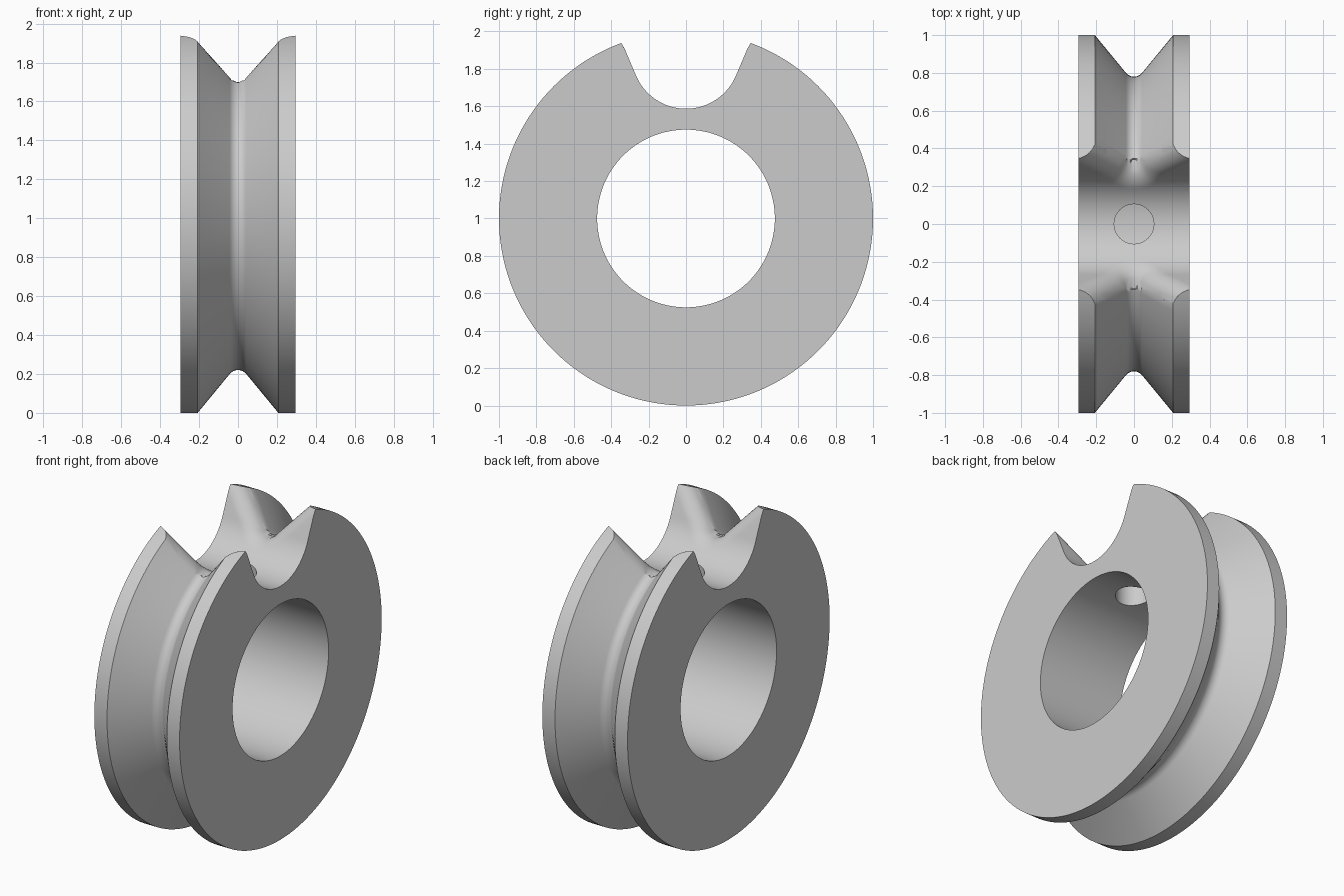
import bpy, bmesh, math
from mathutils import Matrix, Vector

default = bpy.data.objects.get("Cube")
if default:
    bpy.data.objects.remove(default, do_unlink=True)

HALF, RIM, BORE, CENTRE = 0.295, 1.0, 0.475, 1.0
ROOT, ROUND, FILLET = 0.78, 0.055, 0.1
ANGLE = math.radians(50.5)                 # steepness of the groove walls
SIN, COS = math.sin(ANGLE), math.cos(ANGLE)
HUB = ROOT + ROUND                         # radius of the groove rounding centre

grey = bpy.data.materials.new("light_grey")
grey.use_nodes = True
grey.diffuse_color = (0.6, 0.6, 0.6, 1)
grey.node_tree.nodes["Principled BSDF"].inputs["Base Color"].default_value = (0.6, 0.6, 0.6, 1)


def make_object(name, bm):
    bmesh.ops.recalc_face_normals(bm, faces=bm.faces)
    mesh = bpy.data.meshes.new(name)
    bm.to_mesh(mesh)
    bm.free()
    mesh.materials.append(grey)
    obj = bpy.data.objects.new(name, mesh)
    bpy.context.collection.objects.link(obj)
    return obj


def skin(bm, rings, closed):
    """Join matching closed rings of points into a solid."""
    loops = [[bm.verts.new(p) for p in ring] for ring in rings]
    pairs = list(zip(loops, loops[1:]))
    if closed:
        pairs.append((loops[-1], loops[0]))
    else:
        bm.faces.new(loops[0])
        bm.faces.new(loops[-1])
    for a, b in pairs:
        for i in range(len(a)):
            j = (i + 1) % len(a)
            bm.faces.new((a[i], a[j], b[j], b[i]))


def groove_depth(x, radius):
    """Distance of a point below the surface of the groove."""
    x, r = abs(x), radius - HUB
    if x * COS + r * SIN < 0:
        return math.hypot(x, r) - ROUND
    return x * SIN - r * COS - ROUND


# Wheel: grooved section turned around the x axis
edge = ROUND * SIN + (RIM - HUB + ROUND * COS) * COS / SIN
arc = [ANGLE * (1 - i / 6) for i in range(13)]
section = [(-HALF, BORE), (HALF, BORE), (HALF, RIM), (edge, RIM)]
section += [(ROUND * math.sin(a), HUB - ROUND * math.cos(a)) for a in arc]
section += [(-edge, RIM), (-HALF, RIM)]
SEGMENTS = 144
rings = []
for i in range(SEGMENTS):
    a = math.tau * i / SEGMENTS
    rings.append([(x, r * math.sin(a), CENTRE + r * math.cos(a)) for x, r in section])
bm = bmesh.new()
skin(bm, rings, True)
wheel = make_object("grooved_wheel", bm)

# Notch outline: round bottom, straight sides, with outward normals
BOTTOM, BEND, TURN = 1.587, 0.29, math.radians(67)
outline = []
for i in range(25):
    a = TURN * i / 24
    n = Vector((math.sin(a), -math.cos(a)))
    outline.append((Vector((0, BOTTOM + BEND)) + n * BEND, n))
last, normal = outline[-1]
for i in range(1, 41):
    outline.append((last + Vector((-normal.y, normal.x)) * 0.4 * i / 40, normal))


def notch_ring(x):
    """Notch outline, flared where it runs out into the groove."""
    side = []
    for p, n in outline:
        d = groove_depth(x, math.hypot(p.x, p.y - CENTRE))
        d = min(max(d, 0), FILLET)
        flare = FILLET - math.sqrt(FILLET ** 2 - (FILLET - d) ** 2)
        side.append(p + n * flare)
    right = [(x, p.x, p.y) for p in side]
    left = [(x, -p.x, p.y) for p in side[:0:-1]]
    return left + right


STEPS = 72
bm = bmesh.new()
skin(bm, [notch_ring((2 * i / STEPS - 1) * (HALF + 0.02)) for i in range(STEPS + 1)], False)
notch = make_object("notch_cutter", bm)

# Oil hole from the notch floor into the bore
bm = bmesh.new()
bmesh.ops.create_cone(bm, cap_ends=True, segments=48, radius1=0.105, radius2=0.105,
                      depth=0.5, matrix=Matrix.Translation((0, 0, 1.5)))
hole = make_object("hole_cutter", bm)

# Cut both out of the wheel
bpy.ops.object.select_all(action='DESELECT')
bpy.context.view_layer.objects.active = wheel
wheel.select_set(True)
for cutter in (notch, hole):
    cutter.hide_render = True
    mod = wheel.modifiers.new(cutter.name, 'BOOLEAN')
    mod.operation, mod.solver, mod.object = 'DIFFERENCE', 'EXACT', cutter
    bpy.ops.object.modifier_apply(modifier=mod.name)
    bpy.data.objects.remove(cutter, do_unlink=True)

bpy.ops.object.shade_smooth_by_angle(angle=math.radians(30))
